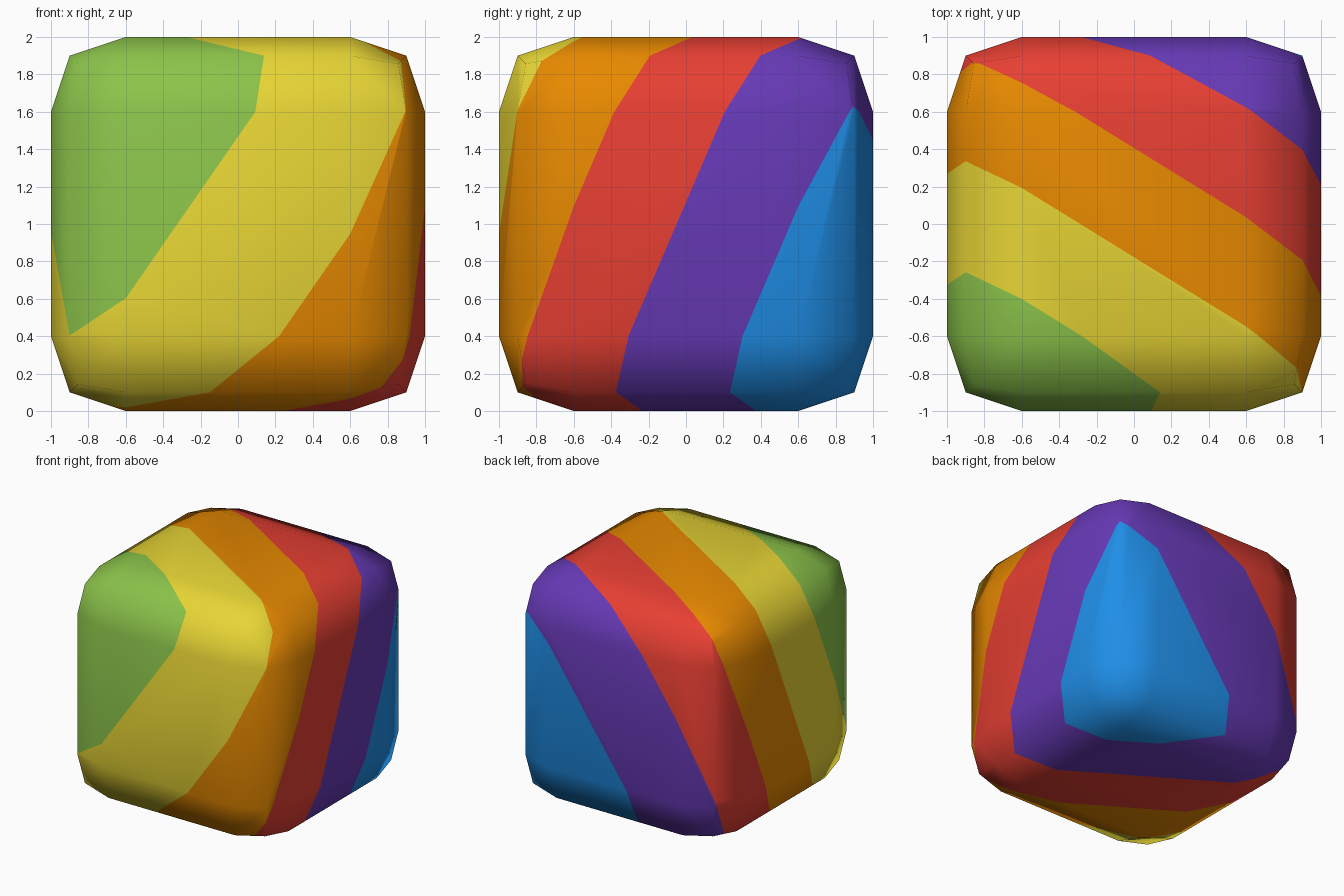
import bpy
import bmesh
from mathutils import Vector

if "Cube" in bpy.data.objects:
    bpy.data.objects.remove(bpy.data.objects["Cube"])

# Band colours in order from the front-left-top corner to the back-right-bottom one
COLOURS = [
    ("green", (139, 195, 74)),
    ("yellow", (255, 235, 59)),
    ("orange", (255, 152, 0)),
    ("red", (244, 67, 54)),
    ("purple", (103, 58, 183)),
    ("blue", (33, 150, 243)),
]
BAND_DIR = Vector((-1.44, -2.33, 1.0))
LIMITS = [3.797, 2.414, 1.053, -0.323, -1.744]


def linear(c):
    c /= 255
    return c / 12.92 if c <= 0.04045 else ((c + 0.055) / 1.055) ** 2.4


# Rounded cube: two-segment bevel, with the rounding points pulled to the profile
bm = bmesh.new()
bmesh.ops.create_cube(bm, size=2)
bmesh.ops.bevel(bm, geom=bm.edges[:], offset=0.4, offset_type='OFFSET',
                segments=2, profile=0.5, affect='EDGES')
for v in bm.verts:
    outer = [i for i in range(3) if abs(v.co[i]) > 0.7]
    size = {1: 1.0, 2: 0.9, 3: 0.857}[len(outer)]
    for i in range(3):
        v.co[i] = (size if i in outer else 0.6) * (1 if v.co[i] > 0 else -1)
bmesh.ops.translate(bm, verts=bm.verts[:], vec=(0, 0, 1))

# Cut slanted parallel bands and colour the faces by band
for limit in LIMITS:
    bmesh.ops.bisect_plane(bm, geom=bm.verts[:] + bm.edges[:] + bm.faces[:], dist=1e-5,
                           plane_co=BAND_DIR * (limit / BAND_DIR.length_squared),
                           plane_no=BAND_DIR)
for f in bm.faces:
    d = f.calc_center_median().dot(BAND_DIR)
    f.material_index = sum(d < limit for limit in LIMITS)
    f.smooth = True
bmesh.ops.recalc_face_normals(bm, faces=bm.faces[:])

mesh = bpy.data.meshes.new("striped_rounded_cube")
bm.to_mesh(mesh)
bm.free()
for name, rgb in COLOURS:
    mat = bpy.data.materials.new(name)
    mat.diffuse_color = (*[linear(c) for c in rgb], 1)
    mat.use_nodes = True
    mat.node_tree.nodes["Principled BSDF"].inputs["Base Color"].default_value = mat.diffuse_color
    mesh.materials.append(mat)
bpy.context.collection.objects.link(bpy.data.objects.new("striped_rounded_cube", mesh))
